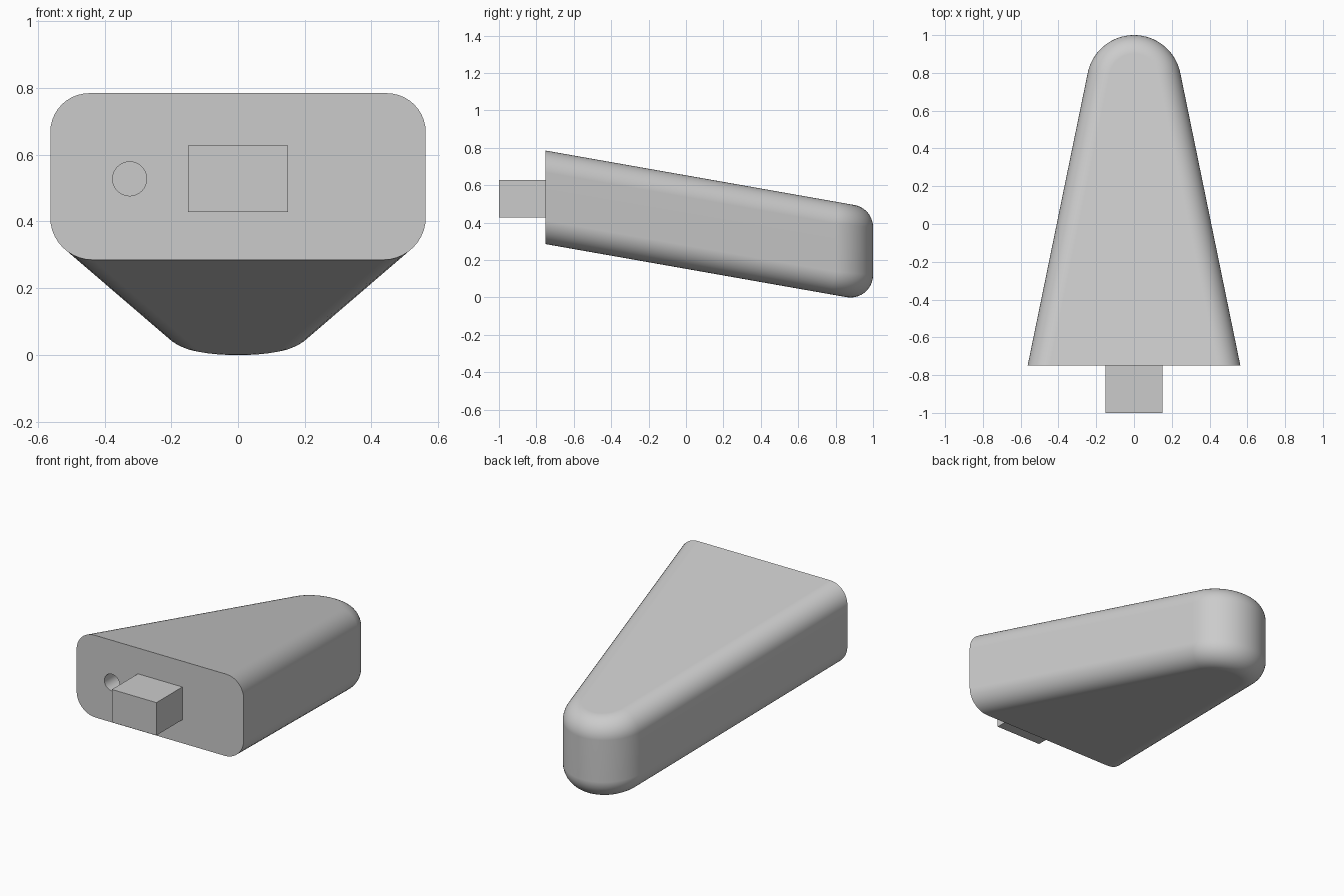
import bpy, bmesh
from math import sin, cos, tan, radians, atan2, pi
from mathutils import Vector, Matrix

if "Cube" in bpy.data.objects:
    bpy.data.objects.remove(bpy.data.objects["Cube"])

grey = bpy.data.materials.new("light grey")
grey.use_nodes = True
grey.diffuse_color = (0.6, 0.6, 0.6, 1)
grey.node_tree.nodes["Principled BSDF"].inputs["Base Color"].default_value = (0.6, 0.6, 0.6, 1)

FRONT = -0.75                   # y of the flat front face
TILT = radians(10)              # fall of the top and bottom towards the tip
TOP, BOTTOM = 0.785, 0.285      # heights at the front face
FILLET = 0.12
TIP_Y, TIP_R = 0.75, 0.25       # rounded end in plan
FLARE = radians(11.6)           # spread of the side walls


def add_object(name, bm):
    bmesh.ops.recalc_face_normals(bm, faces=bm.faces)
    mesh = bpy.data.meshes.new(name)
    bm.to_mesh(mesh)
    bm.free()
    mesh.materials.append(grey)
    ob = bpy.data.objects.new(name, mesh)
    bpy.context.collection.objects.link(ob)
    return ob


def plan_outline(steps=40):
    """Points and outward normals of the plan: side wall, round tip, side wall."""
    pts = []
    for i in range(steps + 1):
        a = FLARE + (pi - 2 * FLARE) * i / steps
        n = Vector((cos(a), sin(a), 0))
        pts.append((Vector((0, TIP_Y, 0)) + TIP_R * n, n))
    back = 1.9                  # run the walls past the front, to be cut flat
    for index, side in ((0, 1), (-1, -1)):
        p, n = pts[index]
        end = (p + Vector((side * back * tan(FLARE), -back, 0)), n)
        pts.insert(0, end) if side == 1 else pts.append(end)
    return pts


def fillet_arc(p, n, height, sign, steps=10):
    """Arc of a ball rolled between the wall and the tilted top or bottom."""
    m = sign * Vector((0, sin(TILT), cos(TILT)))
    c = p - FILLET * n
    c.z = height - tan(TILT) * (c.y - FRONT) - sign * FILLET / cos(TILT)
    return [c + FILLET * n.slerp(m, i / steps) for i in range(steps + 1)]


# tapered body
bm = bmesh.new()
columns = []
for p, n in plan_outline():
    line = fillet_arc(p, n, BOTTOM, -1)[::-1] + fillet_arc(p, n, TOP, 1)
    columns.append([bm.verts.new(v) for v in line])
for a, b in zip(columns, columns[1:]):
    for i in range(len(a) - 1):
        bm.faces.new((a[i], b[i], b[i + 1], a[i + 1]))
for row in (0, -1):
    bm.faces.new([c[row] for c in columns])
bm.faces.new(columns[0] + columns[-1][::-1])
bmesh.ops.recalc_face_normals(bm, faces=bm.faces)
cut = bmesh.ops.bisect_plane(bm, geom=bm.verts[:] + bm.edges[:] + bm.faces[:],
                             plane_co=(0, FRONT, 0), plane_no=(0, -1, 0), clear_outer=True)
bmesh.ops.holes_fill(bm, edges=[e for e in bm.edges if e.is_boundary], sides=0)
body = add_object("body", bm)

# round hole in the front face
bm = bmesh.new()
bmesh.ops.create_cone(bm, cap_ends=True, segments=48, radius1=0.051, radius2=0.051, depth=0.5,
                      matrix=Matrix.Translation((-0.325, FRONT, 0.528)) @ Matrix.Rotation(pi / 2, 4, 'X'))
cutter = add_object("hole_cutter", bm)
cutter.hide_render = True
hole = body.modifiers.new("hole", 'BOOLEAN')
hole.operation = 'DIFFERENCE'
hole.solver = 'EXACT'
hole.object = cutter
bpy.context.view_layer.objects.active = body
body.select_set(True)
bpy.ops.object.modifier_apply(modifier="hole")
bpy.data.objects.remove(cutter)

# smooth walls with crisp front edges
bpy.ops.object.shade_smooth_by_angle(angle=radians(35))
weighted = body.modifiers.new("weighted_normals", 'WEIGHTED_NORMAL')
weighted.keep_sharp = True

# square plug on the front
bm = bmesh.new()
bmesh.ops.create_cube(bm, size=1, matrix=Matrix.Translation((0, -0.865, 0.528))
                      @ Matrix.Diagonal((0.3, 0.27, 0.2, 1)))
add_object("plug", bm)
